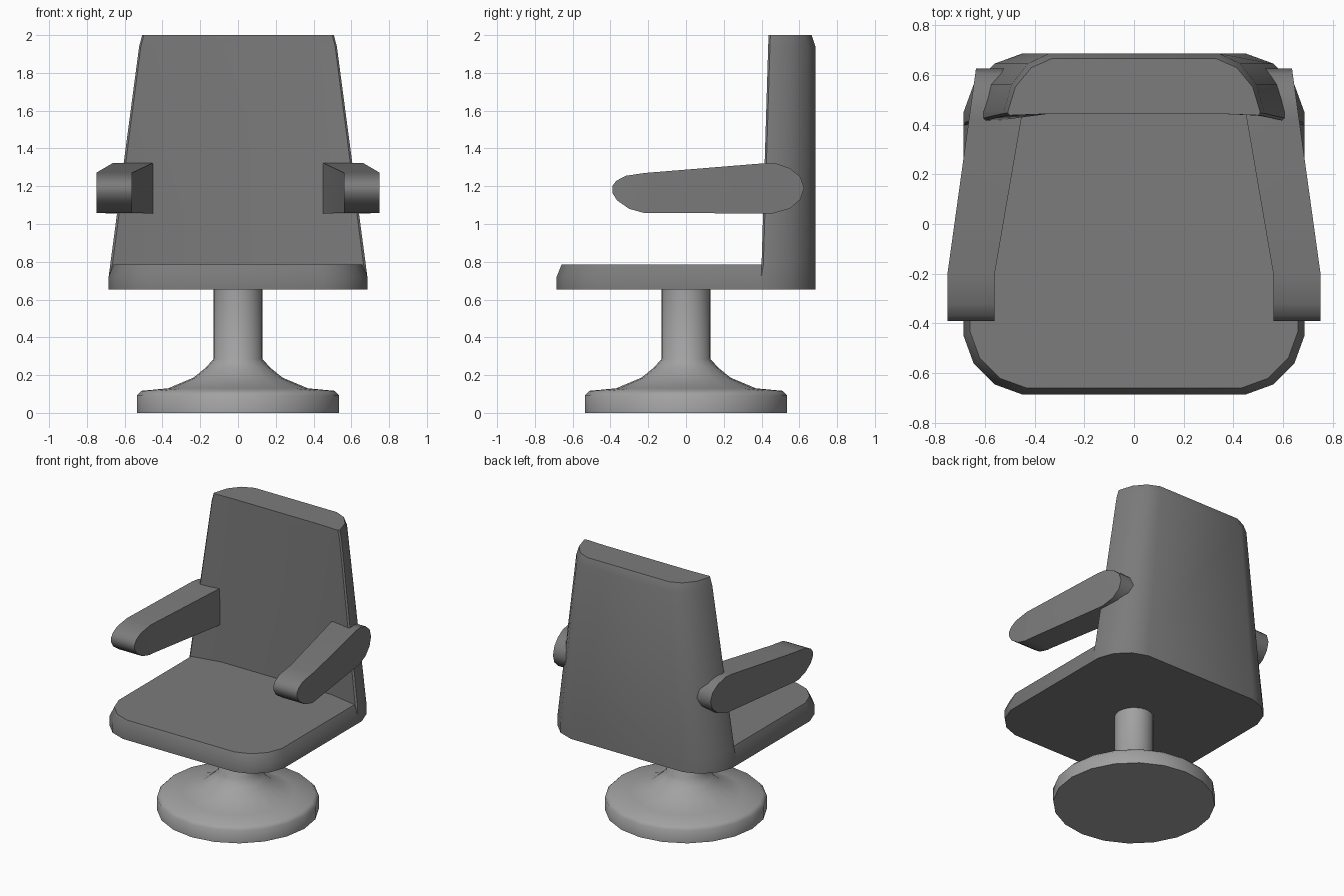
import bpy, bmesh, math

if "Cube" in bpy.data.objects:
    bpy.data.objects.remove(bpy.data.objects["Cube"])


def paint(name, value):
    mat = bpy.data.materials.new(name)
    mat.diffuse_color = (value, value, value, 1)
    mat.use_nodes = True
    mat.node_tree.nodes["Principled BSDF"].inputs["Base Color"].default_value = mat.diffuse_color
    return mat


DARK = paint("dark_grey", 0.2)
MID = paint("mid_grey", 0.36)


def finish(name, bm, mat, angle=35):
    bmesh.ops.remove_doubles(bm, verts=bm.verts, dist=1e-5)
    bmesh.ops.recalc_face_normals(bm, faces=bm.faces)
    mesh = bpy.data.meshes.new(name)
    bm.to_mesh(mesh)
    bm.free()
    mesh.materials.append(mat)
    obj = bpy.data.objects.new(name, mesh)
    bpy.context.collection.objects.link(obj)
    bpy.ops.object.select_all(action='DESELECT')
    obj.select_set(True)
    bpy.context.view_layer.objects.active = obj
    bpy.ops.object.shade_smooth_by_angle(angle=math.radians(angle))
    return obj


def loft(bm, rings):
    """Skin closed rings of equal length and cap both ends."""
    loops = [[bm.verts.new(p) for p in ring] for ring in rings]
    for a, b in zip(loops, loops[1:]):
        for i in range(len(a)):
            j = (i + 1) % len(a)
            bm.faces.new((a[i], a[j], b[j], b[i]))
    bm.faces.new(loops[0][::-1])
    bm.faces.new(loops[-1])


def mirrored(half, z):
    """Complete a half outline (x > 0) across x = 0 at height z."""
    return [(x, y, z) for x, y in half] + [(-x, y, z) for x, y in reversed(half)]


# Rounded corner shared by the seat front and the shell back
CORNER = [(0.685, 0.45), (0.645, 0.56), (0.56, 0.645), (0.45, 0.685)]


# Seat: rounded front, sloping edge around the top
def seat_ring(z, inset):
    s = 1 - inset / 0.685
    half = [(x * s, -y * s) for x, y in reversed(CORNER)]
    return mirrored(half + [(0.685 * s, 0.40), (0.45, 0.46)], z)


bm = bmesh.new()
loft(bm, [seat_ring(0.654, 0), seat_ring(0.72, 0), seat_ring(0.785, 0.026)])
finish("seat", bm, DARK)


# Backrest: tapers upward, slightly hollow front, rounded rear corners
def back_ring(z, front, chamfer, inset=0.0):
    k = 1 - 0.234 * max(0, z - 0.72) / 1.21
    half = [(0.45, 0.443), (0.685 - chamfer, front), (0.685, front + chamfer * 0.8)] + CORNER
    pts = []
    for i, (x, y) in enumerate(half):
        back = max(0, (y - 0.45) / 0.235)
        pts.append((x * k - (inset * 0.4 if i else 0), y - inset * back))
    return mirrored(pts, z)


bm = bmesh.new()
loft(bm, [back_ring(0.654, 0.398, 0.001), back_ring(0.72, 0.398, 0.001),
          back_ring(0.785, 0.40, 0.012), back_ring(1.94, 0.435, 0.012),
          back_ring(2.0, 0.437, 0.012, 0.02)])
finish("backrest", bm, DARK)

# Armrests: side profile extruded in x, then angled inward behind the bend
ARM = [(-0.39, 1.20), (-0.37, 1.228), (-0.32, 1.255), (-0.22, 1.27),
       (0.42, 1.322), (0.48, 1.32), (0.55, 1.295), (0.605, 1.25),
       (0.625, 1.19), (0.605, 1.13), (0.55, 1.082), (0.46, 1.056),
       (-0.22, 1.058), (-0.30, 1.08), (-0.365, 1.125), (-0.39, 1.165)]
BEND = -0.20
bm = bmesh.new()
loft(bm, [[(x, y, z) for y, z in ARM] for x in (0.56, 0.75)])
bmesh.ops.bisect_plane(bm, geom=bm.verts[:] + bm.edges[:] + bm.faces[:],
                       plane_co=(0, BEND, 0), plane_no=(0, 1, 0))
for v in bm.verts:
    slope = 0.172 if v.co.x < 0.65 else 0.139
    v.co.x -= slope * max(0, v.co.y - BEND)
arms = finish("armrests", bm, DARK, 60)
arms.modifiers.new("mirror", 'MIRROR')

# Pedestal: round foot flaring into the column
PROFILE = [(0.535, 0), (0.535, 0.092), (0.51, 0.117), (0.37, 0.13),
           (0.235, 0.187), (0.17, 0.24), (0.13, 0.285), (0.13, 0.66)]
SIDES = 20
bm = bmesh.new()
loft(bm, [[(r * math.cos(2 * math.pi * i / SIDES), r * math.sin(2 * math.pi * i / SIDES), z)
           for i in range(SIDES)] for r, z in PROFILE])
finish("pedestal", bm, MID, 60)
